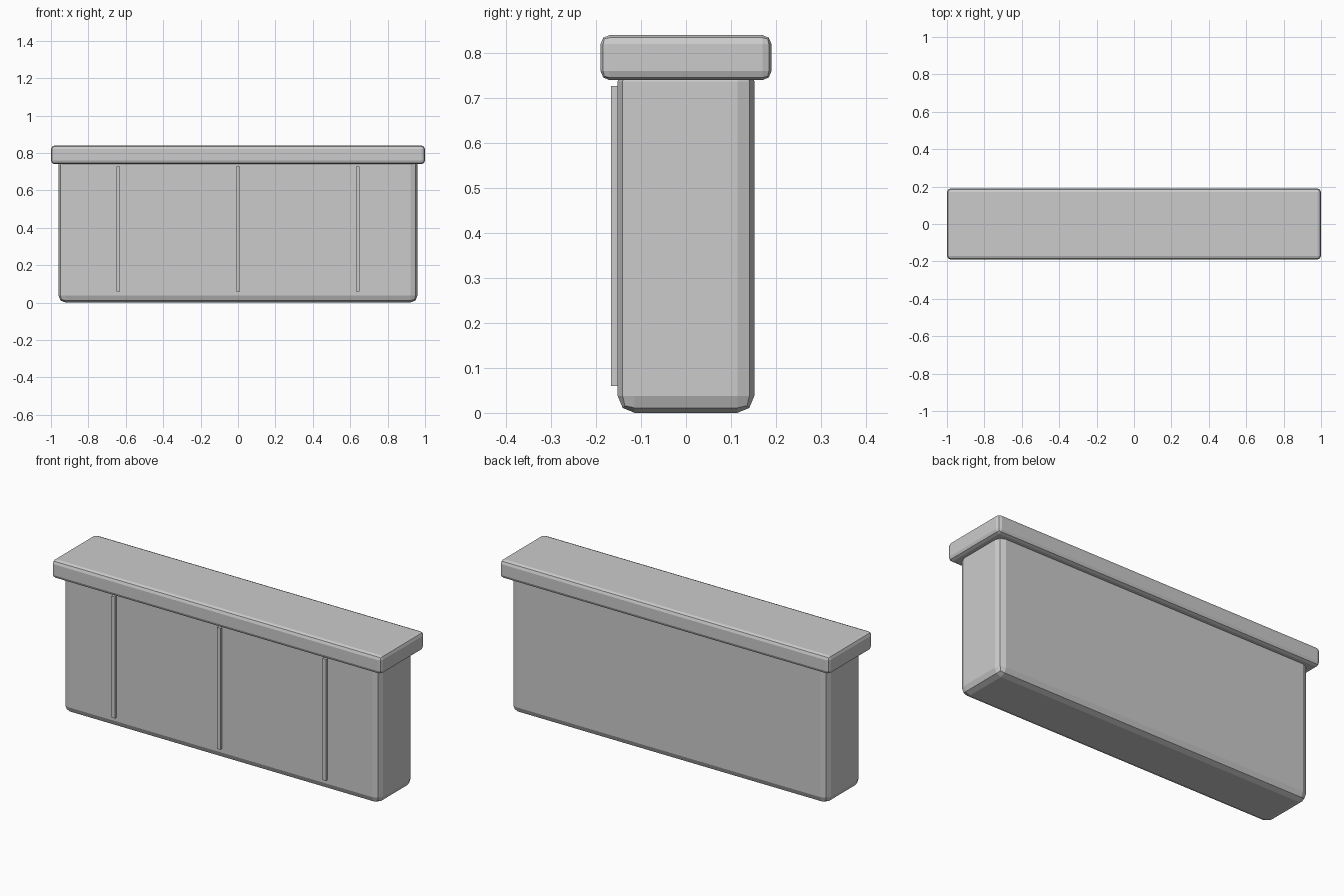
import bpy

if "Cube" in bpy.data.objects:
    bpy.data.objects.remove(bpy.data.objects["Cube"])


def box(name, lo, hi, bevel=0.0):
    """Axis-aligned box from two corners, with an optional two-step rounded edge."""
    bpy.ops.mesh.primitive_cube_add(size=1, location=[(a + b) / 2 for a, b in zip(lo, hi)])
    obj = bpy.context.object
    obj.name = name
    obj.scale = [b - a for a, b in zip(lo, hi)]
    bpy.ops.object.transform_apply(location=False, rotation=False, scale=True)
    if bevel:
        mod = obj.modifiers.new("rounded_edges", 'BEVEL')
        mod.width = bevel
        mod.segments = 2
    return obj


# Main body, its rounded top tucked up inside the cap
box("counter_body", (-0.96, -0.152, 0.0), (0.96, 0.152, 0.775), 0.038)

# Overhanging top slab
box("counter_top", (-1.0, -0.19, 0.74), (1.0, 0.19, 0.84), 0.02)

# Thin vertical strips on the front face
for i, x in enumerate((-0.64, 0.0, 0.64)):
    box(f"front_strip_{i + 1}", (x - 0.01, -0.167, 0.06), (x + 0.01, -0.142, 0.727))
